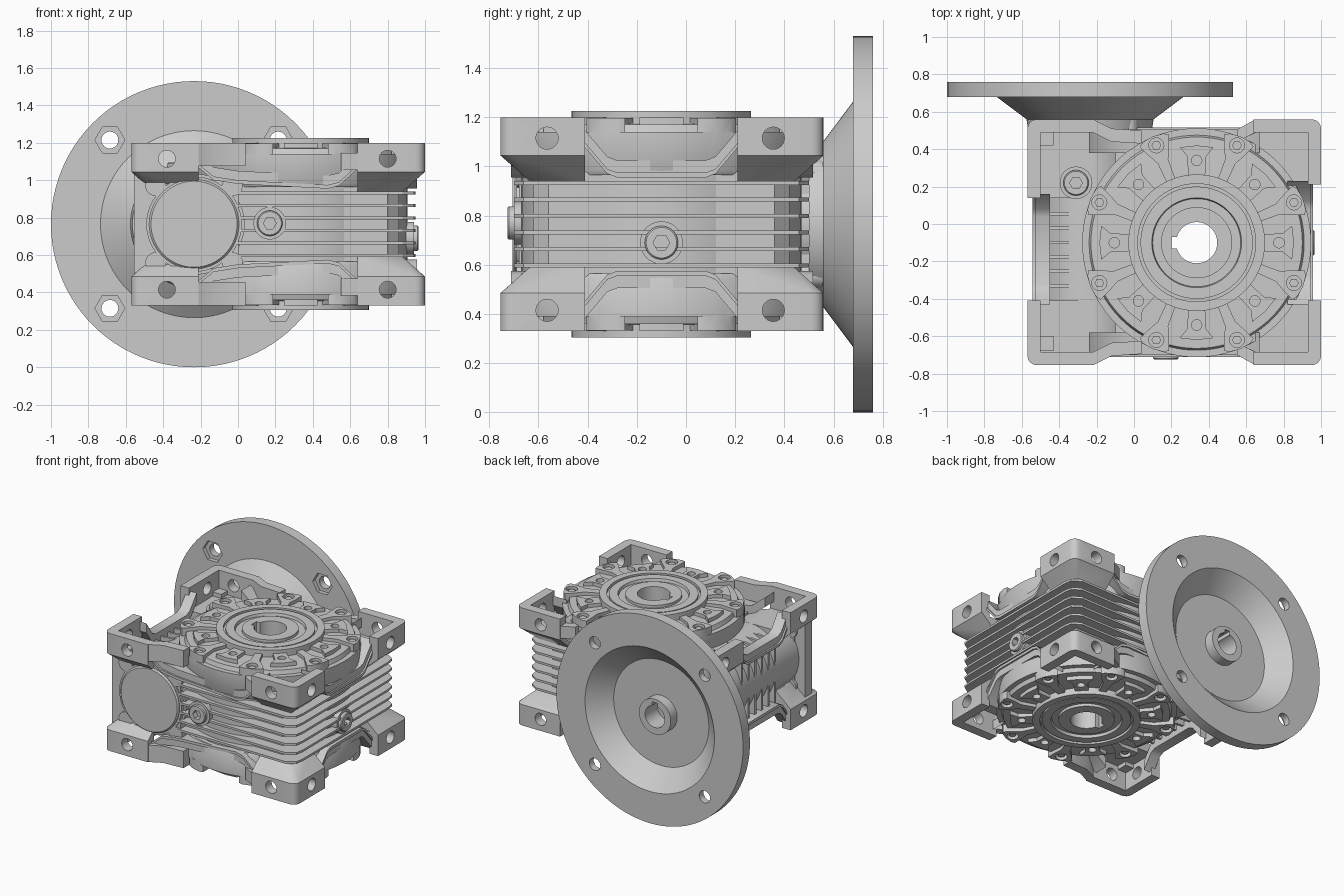
import bpy, bmesh
from math import sin, cos, pi, radians

if "Cube" in bpy.data.objects:
    bpy.data.objects.remove(bpy.data.objects["Cube"])

ZC = 0.765                 # mid height: all parts are built relative to it
WX = -0.235                # worm axis (along y)
GX, GY = 0.335, -0.1       # output axis (along z)


def place(u, v, w, axis):
    return {'z': (u, v, w), 'y': (u, w, v), 'x': (w, u, v)}[axis]


def circle(cx, cy, r, n=32, start=0.0):
    return [(cx + r * cos(start + 2 * pi * i / n), cy + r * sin(start + 2 * pi * i / n)) for i in range(n)]


def rect(x0, x1, y0, y1):
    return [(x0, y0), (x1, y0), (x1, y1), (x0, y1)]


def prism(bm, pts, a, b, axis='z'):
    lo = [bm.verts.new(place(u, v, a, axis)) for u, v in pts]
    hi = [bm.verts.new(place(u, v, b, axis)) for u, v in pts]
    bm.faces.new(lo)
    bm.faces.new(hi[::-1])
    for i in range(len(pts)):
        j = (i + 1) % len(pts)
        bm.faces.new((lo[i], hi[i], hi[j], lo[j]))


def lathe(bm, profile, cu, cv, axis='z', n=64):
    rings = [[bm.verts.new(place(cu + r * cos(2 * pi * i / n), cv + r * sin(2 * pi * i / n), h, axis))
              for i in range(n)] for r, h in profile]
    for k in range(len(rings)):
        p, q = rings[k], rings[(k + 1) % len(rings)]
        if profile[k][0] == 0 and profile[(k + 1) % len(rings)][0] == 0:
            continue
        for i in range(n):
            j = (i + 1) % n
            bm.faces.new((p[i], p[j], q[j], q[i]))
    bmesh.ops.remove_doubles(bm, verts=[v for r in rings for v in r], dist=1e-5)


def finish(name, bm, mirror=False, cutters=()):
    bmesh.ops.recalc_face_normals(bm, faces=bm.faces)
    me = bpy.data.meshes.new(name)
    bm.to_mesh(me)
    bm.free()
    o = bpy.data.objects.new(name, me)
    o.location.z = ZC
    bpy.context.collection.objects.link(o)
    bpy.ops.object.select_all(action='DESELECT')
    o.select_set(True)
    bpy.context.view_layer.objects.active = o
    bpy.context.view_layer.update()
    for cb in cutters:
        c = finish("cutter", cb)
        c.hide_render = True
        bpy.ops.object.select_all(action='DESELECT')
        o.select_set(True)
        bpy.context.view_layer.objects.active = o
        m = o.modifiers.new("cut", 'BOOLEAN')
        m.operation, m.solver, m.use_self, m.object = 'DIFFERENCE', 'EXACT', True, c
        bpy.ops.object.modifier_apply(modifier=m.name)
        bpy.data.objects.remove(c)
    if mirror:
        m = o.modifiers.new("mirror", 'MIRROR')
        m.use_axis = (False, False, True)
        m.use_mirror_merge = False
        bpy.ops.object.modifier_apply(modifier=m.name)
    bpy.ops.object.shade_smooth_by_angle(angle=radians(32))
    return o


# Motor flange: cone, disc, recess and hollow hub, with hex nut pockets
bm, holes, hexes, key = (bmesh.new() for _ in range(4))
lathe(bm, [(.08, .5), (.33, .5), (.34, .56), (.5, .68), (.765, .68), (.765, .76), (.53, .76),
           (.515, .745), (.39, .625), (.13, .625), (.13, .70), (.08, .70)], WX, 0, 'y', 96)
for sx in (-1, 1):
    for sz in (-1, 1):
        prism(holes, circle(WX + .45 * sx, .45 * sz, .045, 24, .06), .66, .8, 'y')
        prism(hexes, circle(WX + .45 * sx, .45 * sz, .08, 6), .66, .71, 'y')
prism(key, rect(WX - .022, WX + .022, .05, .105), .57, .8, 'y')
finish("motor_flange", bm, cutters=(hexes, holes, key))

# Gear housing core: rounded box plus round belly, bored through
for name, pts, h in (("gear_housing", [(-.1, -.62), (.80, -.62), (.86, -.56), (.86, .36), (.80, .42), (-.1, .42)], .25),
                     ("gear_housing_belly", circle(GX, GY, .57, 64), .27)):
    bm, bore = bmesh.new(), bmesh.new()
    prism(bm, pts, -h, h)
    prism(bore, circle(GX, GY, .175, 48), -1, 1)
    finish(name, bm, cutters=(bore,))

# Horizontal cooling fins wrapped round three sides
bm = bmesh.new()
for z in (.168, .101, .034):
    prism(bm, [(-.05, -.69), (.88, -.70), (.94, -.66), (.95, -.60), (.95, .40), (.94, .46), (.88, .50), (-.05, .49),
               (-.05, .38), (.82, .38), (.82, -.58), (-.05, -.58)], z - .008, z + .008)
finish("cooling_fins", bm, mirror=True)

# Worm housing: cylinder with lobed end plates and side fins
bm = bmesh.new()
prism(bm, circle(WX, 0, .27, 64), -.66, .5, 'y')
prism(bm, rect(WX, 0, -.2, .2), -.6, .45, 'y')
for a, b in ((-.69, -.58), (.45, .555)):
    prism(bm, circle(WX, 0, .255, 48), a, b, 'y')
    prism(bm, [(WX + u * .2 + v * .04, w * .2 + q * .04) for u, w, v, q in
               ((-1, -1, -1, 0), (-1, -1, 0, -1), (1, -1, 0, -1), (1, -1, 1, 0),
                (1, 1, 1, 0), (1, 1, 0, 1), (-1, 1, 0, 1), (-1, 1, -1, 0))], a + .01, b - .01, 'y')
    for sx in (-1, 1):
        for sz in (-1, 1):
            prism(bm, circle(WX + .205 * sx, .205 * sz, .055, 24), a, b, 'y')
prism(bm, rect(-.555, -.43, -.3, .3), -.68, -.60, 'y')
prism(bm, rect(-.52, -.43, -.3, .3), .42, .5, 'y')
finish("worm_housing", bm)
bm = bmesh.new()
for i in range(6):
    y = .055 - .077 * i
    prism(bm, [(-.5, -.24), (-.27, -.26), (-.27, .26), (-.5, .24)], y - .009, y + .009, 'y')
finish("worm_side_fins", bm)
bm = bmesh.new()
lathe(bm, [(0, -.6), (.24, -.6), (.24, -.695), (.23, -.705), (0, -.705)], WX, 0, 'y')
finish("worm_end_cap", bm)

# Corner feet: L-shaped walls over a tapered underside, with bolt holes
for name, X, xi, Y, yi, hx, hy in (("front_right_foot", 1, .64, -.755, -.41, .8, -.565),
                                   ("back_right_foot", 1, .64, .56, .21, .8, .355),
                                   ("front_left_foot", -.57, -.21, -.755, -.41, -.38, -.565),
                                   ("back_left_foot", -.57, -.21, .56, .14, -.38, .355)):
    sx, sy = (1 if X > 0 else -1), (1 if Y > 0 else -1)
    bm, pocket, hole_x, hole_y = (bmesh.new() for _ in range(4))
    arc = [(X - sx * .05 * (1 - cos(t * pi / 8)), Y - sy * .05 * (1 - sin(t * pi / 8))) for t in range(5)]
    low = [(X - sx * .12, Y - sy * .12), (X - sx * .12, yi), (xi, Y - sy * .12), (xi, yi)]
    top = arc + [(xi, yi), (X, yi), (xi, Y)]
    pts = [(x, y, z) for x, y in top for z in (.28, .435)] + [(x, y, .175) for x, y in low]
    bmesh.ops.convex_hull(bm, input=[bm.verts.new(p) for p in pts])
    bmesh.ops.dissolve_limit(bm, angle_limit=.01, verts=bm.verts, edges=bm.edges)
    px, py = sorted((X - sx * .07, xi - sx * .1)), sorted((Y - sy * .07, yi - sy * .1))
    prism(pocket, rect(*px, *py), .27, .6)
    prism(hole_y, circle(hx, .35, .045, 24), Y - .13, Y + .13, 'y')
    prism(hole_x, circle(hy, .35, .045, 24), X - .13, X + .13, 'x')
    finish(name, bm, True, (pocket, hole_x, hole_y))

# Slanted arms that lead from the feet walls towards the output cover
bm = bmesh.new()
for Y, s in ((-.755, 1), (.56, -1)):
    prism(bm, [(x, Y + s * d) for x, d in ((-.22, 0), (-.12, .05), (.04, .06), (.04, .13), (-.12, .12), (-.22, .07))],
          .31, .435)
    prism(bm, [(x, Y + s * d) for x, d in ((.65, 0), (.55, .055), (.55, .12), (.65, .07))], .29, .38)
finish("foot_arms", bm, True)

# Dipped rails joining the feet on all four sides
front = [(-.24, .36), (-.13, .27), (0, .25), (.48, .225), (.54, .24), (.67, .36)]
side = [(-.43, .37), (-.32, .24), (-.28, .225), (.08, .225), (.12, .24), (.23, .37)]
left = [(-.43, .37), (-.36, .27), (-.32, .25), (.04, .25), (.08, .27), (.16, .37)]
for name, path, a, b, axis in (("front_rail", front, -.70, -.58, 'y'), ("back_rail", front, .38, .505, 'y'),
                               ("right_rail", side, .82, .945, 'x'), ("left_rail", left, -.53, -.45, 'x')):
    bm = bmesh.new()
    prism(bm, [(u, v - .035) for u, v in path] + [(u, v + .035) for u, v in path[::-1]], a, b, axis)
    # thin outer lip along the lower edge
    e = b if b > 0 else a
    prism(bm, [(u, v - .035) for u, v in path] + [(u, v - .015) for u, v in path[::-1]], e - .012, e + .012, axis)
    finish(name, bm, True)

# Output cover: stepped disc with radial pads, bolt bosses and holes
bm, drill = bmesh.new(), bmesh.new()
lathe(bm, [(.17, .2), (.60, .2), (.612, .22), (.612, .375), (.575, .375), (.565, .405), (.365, .41), (.365, .46),
           (.315, .46), (.315, .44), (.30, .44), (.30, .455), (.24, .455), (.235, .435), (.17, .435)], GX, GY, 'z', 96)


def polar(r, t, a):
    return (GX + r * cos(a) - t * sin(a), GY + r * sin(a) + t * cos(a))


for k in range(8):
    a, b = k * pi / 4, (k + .5) * pi / 4
    prism(bm, [polar(r, t, a) for r, t in ((.35, -.045), (.46, -.05), (.51, -.09), (.52, 0),
                                           (.51, .09), (.46, .05), (.35, .045))], .36, .435)
    prism(bm, [polar(r, t, b) for r, t in ((.35, -.025), (.47, -.03), (.53, -.06), (.59, -.085), (.607, -.06), (.615, 0),
                                           (.607, .06), (.59, .085), (.53, .06), (.47, .03), (.35, .025))], .36, .432)
    prism(drill, circle(*polar(.44, 0, a), .028, 16), .39, .6)
    prism(drill, circle(*polar(.563, 0, b), .04, 20), .40, .6)
finish("output_cover", bm, True, (drill,))
bm = bmesh.new()
for k in range(8):
    prism(bm, circle(*polar(.563, 0, (k + .5) * pi / 4), .026, 6), .39, .42)
finish("cover_bolts", bm, True)

# Hollow output shaft with keyway
bm, key = bmesh.new(), bmesh.new()
lathe(bm, [(.11, -.455), (.19, -.455), (.19, .455), (.11, .455)], GX, GY)
prism(key, rect(.2, .28, GY - .03, GY + .03), -.6, .6)
finish("output_shaft", bm, cutters=(key,))

# Oil plugs with hex sockets
for name, u, v, axis, base, tip in (("front_plug", .17, .005, 'y', -.58, -.725), ("right_plug", GY, -.075, 'x', .85, .965),
                                    ("top_plug", -.31, .22, 'z', .15, .33)):
    bm, sock = bmesh.new(), bmesh.new()
    s = 1 if tip > base else -1
    lathe(bm, [(0, base), (.087, base), (.087, tip - s * .025), (.068, tip - s * .025),
               (.068, tip - s * .006), (.062, tip), (0, tip)], u, v, axis, 40)
    prism(sock, circle(u, v, .034, 6), tip - s * .04, tip + s * .05, axis)
    finish(name, bm, cutters=(sock,))
